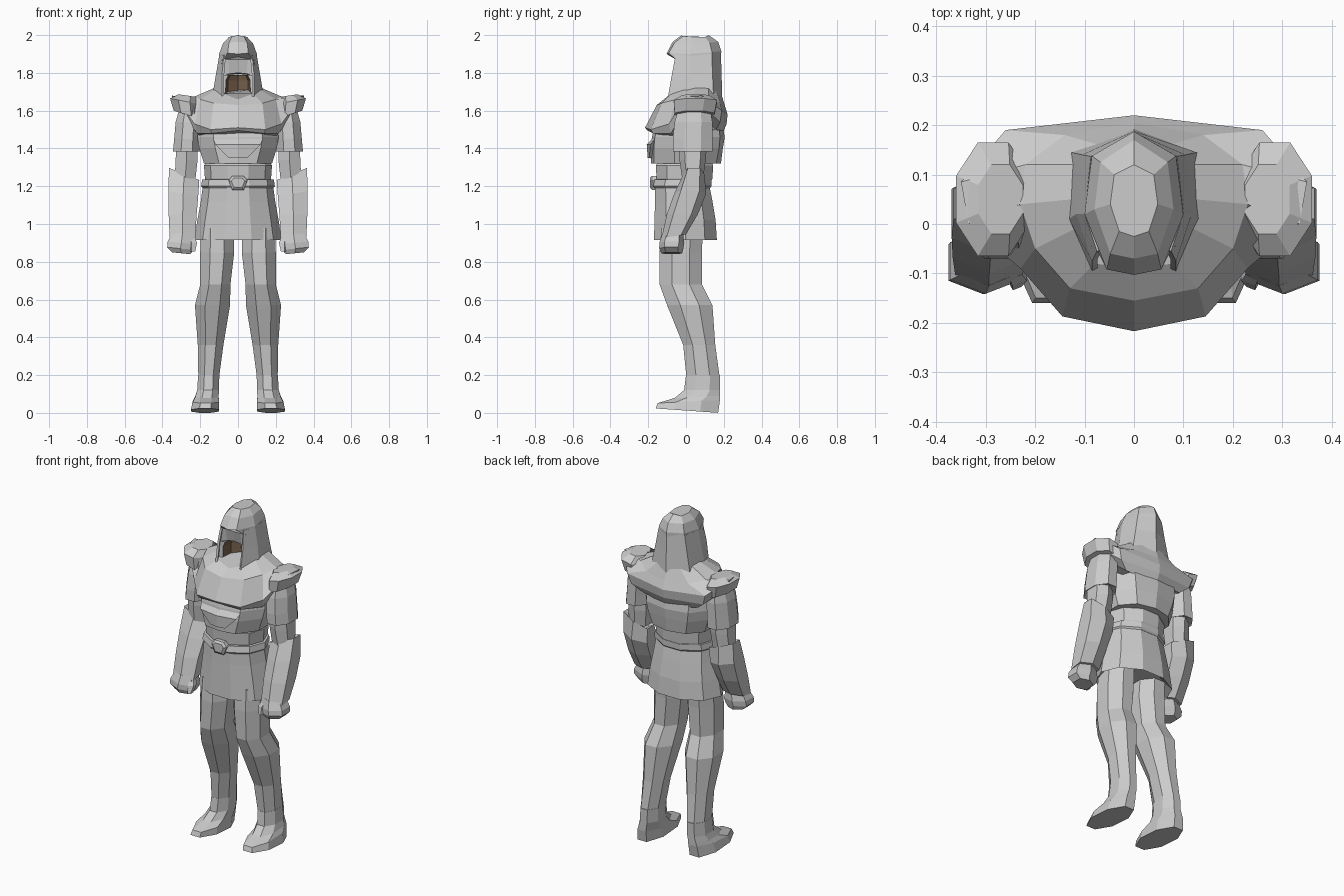
import bpy, bmesh, math


def skin(name, rings, closed=True, cap=(True, True), mirror=False, thick=0, color=None):
    """Bridge rings of equal point count into a flat-shaded mesh."""
    bm = bmesh.new()
    rows = [[bm.verts.new(p) for p in r] for r in rings]
    n = len(rows[0])
    for a, b in zip(rows, rows[1:]):
        for i in range(n if closed else n - 1):
            j = (i + 1) % n
            bm.faces.new((a[i], a[j], b[j], b[i]))
    if closed and cap[0]:
        bm.faces.new(rows[0])
    if closed and cap[1]:
        bm.faces.new(rows[-1])
    bmesh.ops.recalc_face_normals(bm, faces=bm.faces)
    me = bpy.data.meshes.new(name)
    bm.to_mesh(me)
    bm.free()
    ob = bpy.data.objects.new(name, me)
    bpy.context.collection.objects.link(ob)
    if mirror:
        ob.modifiers.new("mirror", 'MIRROR').use_axis[0] = True
    if thick:
        ob.modifiers.new("thickness", 'SOLIDIFY').thickness = thick
    if color:
        mat = bpy.data.materials.new(name)
        mat.diffuse_color = color
        me.materials.append(mat)
    return ob


def oval(cx, cy, z, rx, ry, tx=0, ty=0, n=8, flat=True):
    """Polygon ring; tx / ty tilt it along x / y."""
    k = 1 / math.cos(math.pi / n) if flat else 1
    pts = []
    for i in range(n):
        a = 2 * math.pi * (i + (0.5 if flat else 0)) / n
        dx, dy = rx * k * math.cos(a), ry * k * math.sin(a)
        dx, dy = max(-rx, min(rx, dx)), max(-ry, min(ry, dy))
        pts.append((cx + dx, cy + dy, z + tx * dx + ty * dy))
    return pts


def ovals(name, specs, n=8, flat=True, **kw):
    return skin(name, [oval(*s, n=n, flat=flat) for s in specs], **kw)


def halves(name, rings, closed=True, **kw):
    """Rings given for x >= 0, front to back, completed by symmetry."""
    full = []
    for r in rings:
        back = r[1:-1] if closed else r[:-1]
        full.append(list(r) + [(-x, y, z) for x, y, z in reversed(back)])
    return skin(name, full, closed=closed, **kw)


def level(z, pts):
    return [(x, y, z) for x, y in pts]


# Legs with boots
ovals("legs", [
    (.11, -.02, .98, .085, .11), (.11, -.028, .85, .09, .112),
    (.12, -.028, .68, .08, .112), (.135, .02, .57, .093, .12),
    (.145, .07, .36, .068, .085), (.155, .09, .19, .055, .088)],
    mirror=True)
ovals("boots", [
    (.155, .09, .20, .056, .09), (.158, .085, .12, .058, .095),
    (.165, .06, .085, .062, .12, 0, .05), (.17, .015, .06, .07, .165, 0, .05),
    (.175, .005, .012, .075, .165, 0, -.07)], mirror=True)

# Skirt, belt, waist
ovals("skirt", [
    (0, -.02, 1.21, .185, .15), (0, -.012, 1.12, .197, .16),
    (0, -.005, 1.02, .215, .17), (0, -.003, .915, .232, .175),
    (0, -.003, .95, .19, .14)], n=10, flat=False)
ovals("belt", [(0, -.02, 1.19, .185, .155), (0, -.02, 1.20, .195, .162),
               (0, -.015, 1.235, .19, .158)], n=10, flat=False)
ovals("waist", [(0, -.008, 1.22, .168, .145), (0, -.008, 1.24, .175, .155),
                (0, -.008, 1.31, .18, .16), (0, -.005, 1.34, .16, .14)], n=10, flat=False)
buckle = [(-.05, 1.23), (-.03, 1.255), (.03, 1.255), (.05, 1.23), (.03, 1.18), (-.03, 1.18)]
skin("buckle", [[(x * s, y, 1.22 + (z - 1.22) * s) for x, z in buckle]
                for y, s in ((-.15, 1), (-.18, 1), (-.19, .7))])

# Torso below the mantle, with its pointed front plate
halves("torso", [
    level(1.55, [(0, -.16), (.13, -.14), (.20, -.05), (.20, .08), (.14, .17), (0, .19)]),
    level(1.46, [(0, -.18), (.13, -.165), (.215, -.05), (.215, .08), (.14, .18), (0, .205)]),
    level(1.40, [(0, -.19), (.12, -.17), (.205, -.06), (.205, .08), (.13, .175), (0, .195)]),
    level(1.32, [(0, -.185), (.1, -.17), (.18, -.06), (.18, .08), (.11, .16), (0, .185)])])
halves("front_plate", [
    level(1.45, [(0, -.18), (.13, -.165), (0, -.10)]),
    level(1.42, [(0, -.208), (.12, -.188), (0, -.10)]),
    level(1.35, [(0, -.203), (.05, -.195), (0, -.10)])])

# Mantle covering chest, back and shoulders, flared upward at the shoulder tips
halves("mantle", [
    [(0, -.09, 1.66), (.08, -.08, 1.69), (.12, -.01, 1.71), (.125, .05, 1.72),
     (.12, .12, 1.72), (.07, .16, 1.71), (0, .18, 1.71)],
    [(0, -.155, 1.63), (.13, -.13, 1.64), (.20, -.05, 1.66), (.23, .04, 1.675),
     (.22, .12, 1.66), (.14, .18, 1.64), (0, .205, 1.63)],
    [(0, -.217, 1.51), (.145, -.187, 1.50), (.23, -.09, 1.53), (.335, .0, 1.675),
     (.35, .085, 1.68), (.26, .19, 1.60), (0, .22, 1.58)],
    [(0, -.205, 1.495), (.14, -.175, 1.48), (.215, -.08, 1.48), (.335, .01, 1.63),
     (.34, .08, 1.63), (.24, .18, 1.54), (0, .215, 1.53)],
    [(0, -.15, 1.47), (.12, -.13, 1.47), (.20, -.04, 1.46), (.26, .02, 1.57),
     (.26, .08, 1.57), (.19, .16, 1.50), (0, .19, 1.47)]])
# Shoulder pads under the flared tips
ovals("shoulder_pads", [
    (.27, .05, 1.68, .045, .07, .15), (.285, .05, 1.65, .075, .115, .2),
    (.275, .045, 1.58, .065, .105, .3)], mirror=True)

# Sleeves, elbows, gauntlets, fists
ovals("sleeves", [
    (.255, .045, 1.63, .05, .08), (.262, .04, 1.54, .068, .1),
    (.268, .035, 1.45, .07, .105), (.272, .035, 1.385, .072, .105),
    (.272, .035, 1.40, .05, .07)], mirror=True)
ovals("elbows", [
    (.272, .035, 1.42, .055, .075), (.272, .035, 1.34, .058, .07),
    (.28, .035, 1.24, .055, .055)], n=6, mirror=True)
ovals("gauntlets", [
    (.285, .04, 1.24, .05, .04, .4), (.285, .042, 1.265, .08, .055, .4),
    (.29, .022, 1.16, .079, .085, .2), (.293, -.02, 1.05, .074, .082),
    (.294, -.065, .935, .068, .065, 0, .15)], n=6, mirror=True)
ovals("fists", [
    (.294, -.07, .95, .055, .055), (.30, -.075, .90, .072, .066, .1),
    (.305, -.078, .87, .07, .064, .1), (.30, -.075, .845, .048, .055, .1)],
    n=6, mirror=True)
ovals("thumbs", [
    (.25, -.08, .945, .02, .02), (.238, -.10, .90, .026, .026),
    (.24, -.115, .855, .016, .02)], n=5, flat=False, mirror=True)

# Hood: open-fronted sides and back, then the crown with its peaked brow
halves("hood_sides", [
    [(.085, -.095, 1.675), (.132, .01, 1.70), (.127, .145, 1.69), (0, .192, 1.67)],
    [(.085, -.075, 1.79), (.117, .02, 1.79), (.105, .14, 1.80), (0, .188, 1.80)],
    [(.075, -.055, 1.895), (.10, .02, 1.89), (.087, .137, 1.90), (0, .185, 1.90)]],
    closed=False, thick=.012)
halves("hood_crown", [
    [(0, -.055, 1.885), (.075, -.052, 1.87), (.10, .02, 1.88), (.087, .137, 1.88), (0, .185, 1.88)],
    [(0, -.103, 1.90), (.055, -.092, 1.905), (.10, .02, 1.90), (.085, .138, 1.91), (0, .187, 1.915)],
    [(0, -.07, 1.965), (.048, -.06, 1.96), (.08, .03, 1.955), (.068, .125, 1.96), (0, .17, 1.965)],
    [(0, -.025, 1.998), (.03, -.015, 1.995), (.048, .04, 1.99), (.04, .10, 1.99), (0, .12, 2.0)]])

# Dark hollow of the face, and the cowl lining above it
halves("face_hollow", [
    level(z, [(w, -.05), (w * .8, .01), (0, .05)])
    for z, w in ((1.66, .068), (1.76, .066), (1.79, .05))],
    closed=False, color=(.2, .13, .08, 1))
halves("cowl_lining", [
    [(.085, -.045, 1.87), (.05, -.05, 1.875), (0, -.05, 1.88)],
    [(.09, -.045, 1.78), (.048, -.035, 1.795), (0, -.03, 1.80)],
    [(.09, .0, 1.77), (.05, .03, 1.79), (0, .055, 1.795)]], closed=False)
skin("cheek_linings", [[(.09, -.055, z), (w, -.05, z)]
                       for z, w in ((1.67, .066), (1.76, .064), (1.79, .05))],
     closed=False, mirror=True)
